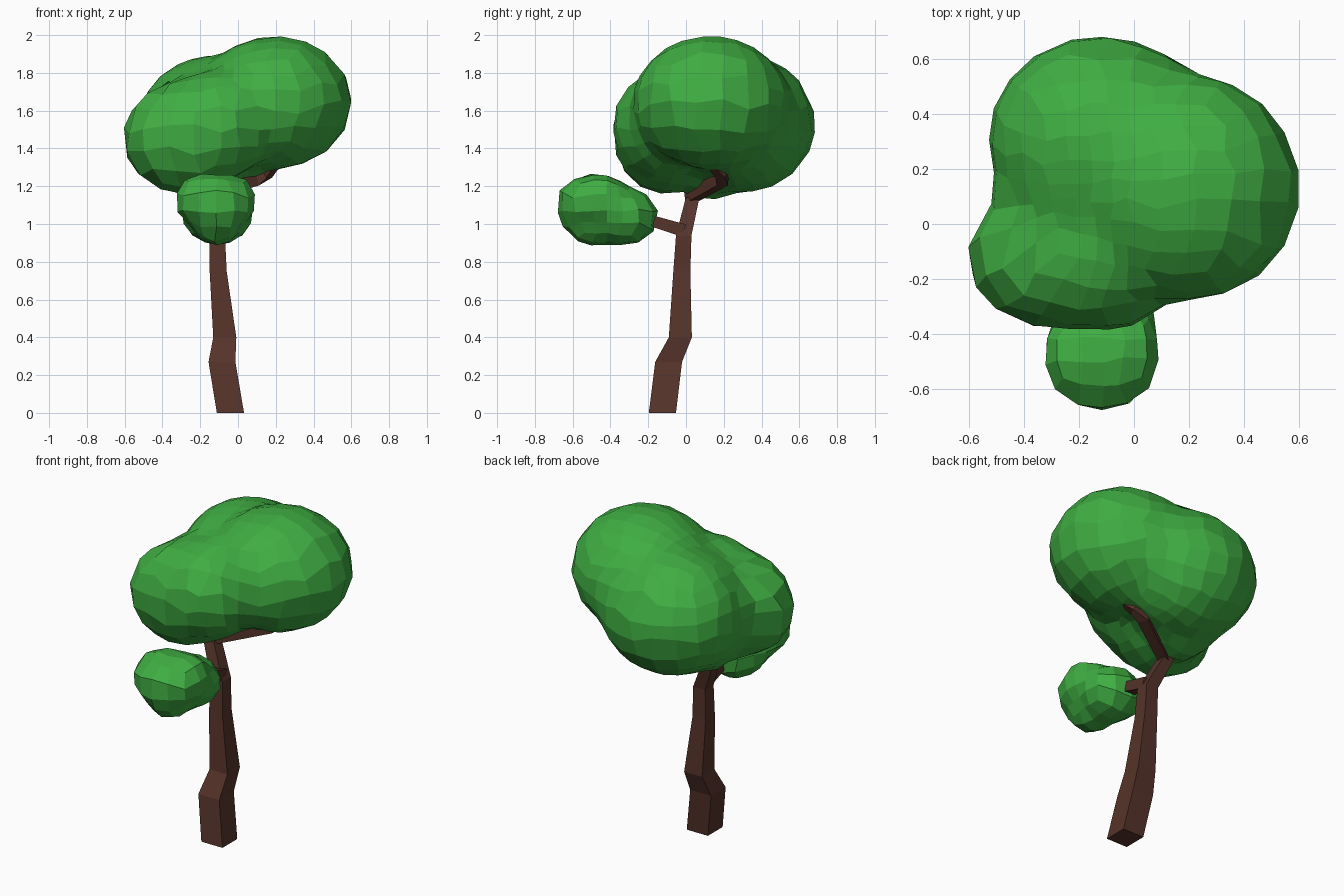
import bpy, bmesh, math, random
from mathutils import Vector

if "Cube" in bpy.data.objects:
    bpy.data.objects.remove(bpy.data.objects["Cube"], do_unlink=True)
random.seed(4)


def material(name, rgb):
    m = bpy.data.materials.new(name)
    m.use_nodes = True
    m.diffuse_color = (*rgb, 1)
    m.node_tree.nodes["Principled BSDF"].inputs["Base Color"].default_value = (*rgb, 1)
    return m


leaf = material("leaf green", (0.05, 0.42, 0.055))
bark = material("bark brown", (0.092, 0.034, 0.023))


def finish(bm, name, mat):
    bmesh.ops.recalc_face_normals(bm, faces=bm.faces)
    mesh = bpy.data.meshes.new(name)
    bm.to_mesh(mesh)
    bm.free()
    mesh.materials.append(mat)
    ob = bpy.data.objects.new(name, mesh)
    bpy.context.collection.objects.link(ob)
    return ob


# Square limb through (centre, half width) stations
def limb(name, stations, upright=False):
    bm = bmesh.new()
    pts = [Vector(p) for p, _ in stations]
    rings = []
    for i, (p, half) in enumerate(stations):
        side, other = Vector((1, 0, 0)), Vector((0, 1, 0))
        if not upright:
            along = (pts[min(i + 1, len(pts) - 1)] - pts[max(i - 1, 0)]).normalized()
            side = along.cross(Vector((0, 0, 1))).normalized()
            other = along.cross(side)
        rings.append([bm.verts.new(pts[i] + half * (a * side + b * other))
                      for a, b in ((-1, -1), (1, -1), (1, 1), (-1, 1))])
    for low, high in zip(rings, rings[1:]):
        for k in range(4):
            n = (k + 1) % 4
            bm.faces.new((low[k], low[n], high[n], high[k]))
    bm.faces.new(rings[0])
    bm.faces.new(rings[-1])
    return finish(bm, name, bark)


# Faceted foliage: a cube-sphere pushed out to a soft union of ellipsoids
def foliage(name, centre, lobes, cuts, sharpness, jitter):
    centre = Vector(centre)

    def field(p):
        total = 0
        for c, r in lobes:
            d = math.sqrt(sum(((p[i] - c[i]) / r[i]) ** 2 for i in range(3)))
            total += math.exp(min(sharpness * (1 - d), 50))
        return total - 1

    bm = bmesh.new()
    bmesh.ops.create_cube(bm, size=2)
    bmesh.ops.subdivide_edges(bm, edges=bm.edges[:], cuts=cuts, use_grid_fill=True)
    for v in bm.verts:
        ray = Vector([math.tan(c * math.pi / 4) for c in v.co])
        ray = (ray + Vector([random.uniform(-jitter, jitter) for _ in range(3)])).normalized()
        near, far = 0.0, 1.5
        for _ in range(24):
            mid = (near + far) / 2
            if field(centre + ray * mid) > 0:
                near = mid
            else:
                far = mid
        v.co = centre + ray * near
    return finish(bm, name, leaf)


# Trunk and branches
limb("trunk", [((-0.04, -0.125, 0), 0.072), ((-0.085, -0.092, 0.27), 0.071),
               ((-0.07, -0.03, 0.4), 0.061), ((-0.105, -0.022, 0.75), 0.045),
               ((-0.11, -0.012, 0.94), 0.041), ((-0.2, 0.035, 1.14), 0.036)],
     upright=True)
limb("upper_branch", [((-0.22, 0.02, 1.14), 0.03), ((0.09, 0.19, 1.235), 0.032),
                      ((0.15, 0.19, 1.27), 0.03), ((0.21, 0.12, 1.34), 0.022)])
limb("lower_branch", [((-0.11, -0.01, 0.965), 0.034), ((-0.11, -0.16, 1.01), 0.03),
                      ((-0.11, -0.27, 1.05), 0.025)])

# Crown: high right lobe, low front lobe, rear lobe and the mass joining them
foliage("crown", (-0.05, 0.12, 1.56),
        [((0.2, 0.13, 1.645), (0.405, 0.41, 0.35)),
         ((-0.28, -0.11, 1.46), (0.33, 0.275, 0.3)),
         ((-0.1, -0.1, 1.53), (0.29, 0.285, 0.28)),
         ((-0.22, 0.12, 1.47), (0.25, 0.26, 0.34)),
         ((-0.12, 0.31, 1.53), (0.41, 0.375, 0.36))],
        cuts=6, sharpness=13, jitter=0.05)

# Small foliage clump on the lower branch
foliage("small_clump", (-0.115, -0.42, 1.07),
        [((-0.12, -0.48, 1.115), (0.215, 0.21, 0.145)),
         ((-0.2, -0.48, 1.16), (0.11, 0.13, 0.105)),
         ((-0.02, -0.46, 1.16), (0.1, 0.13, 0.1)),
         ((-0.11, -0.47, 1.03), (0.13, 0.19, 0.145)),
         ((-0.11, -0.32, 1.04), (0.185, 0.175, 0.15))],
        cuts=3, sharpness=13, jitter=0.06)
